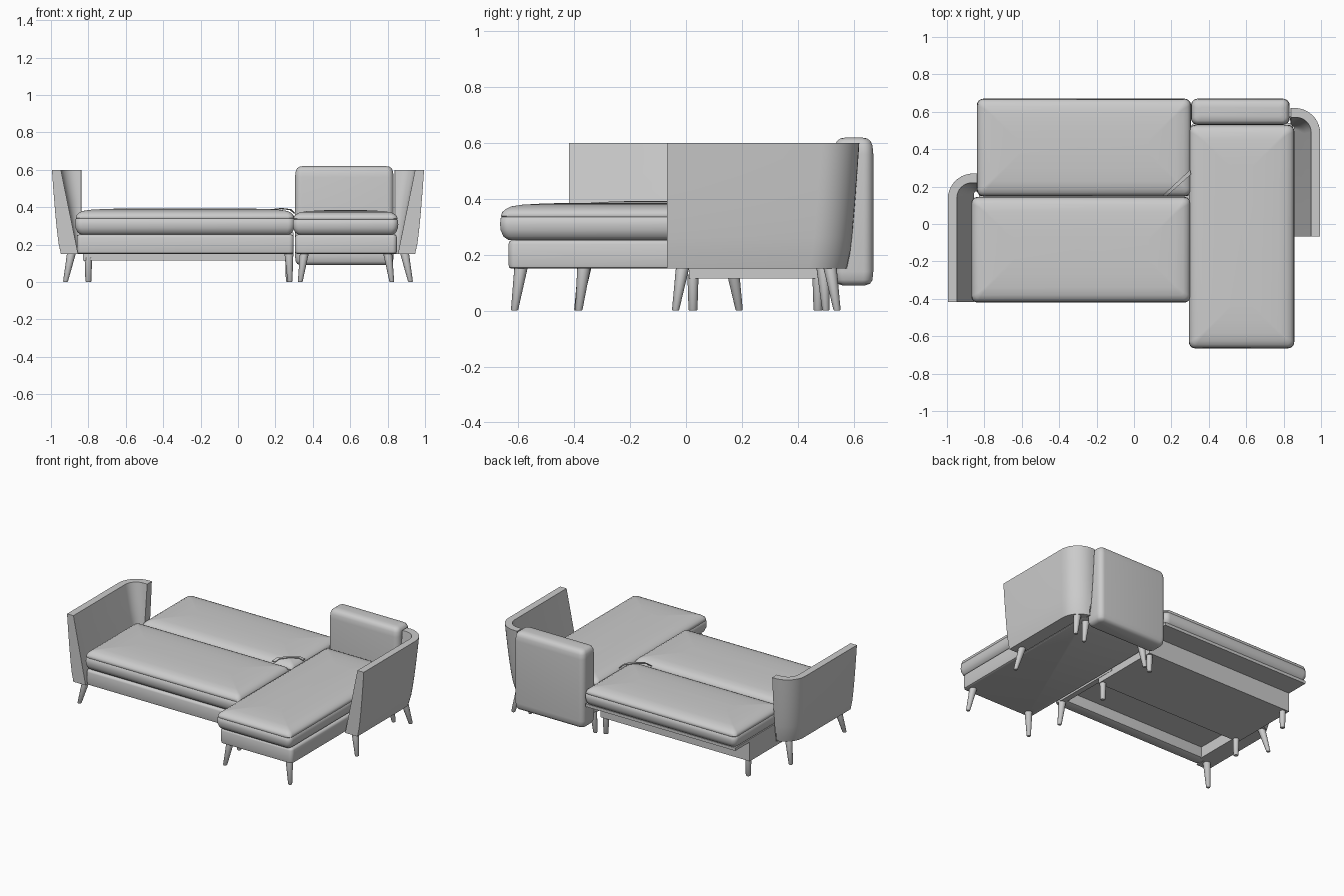
import bpy, bmesh
from math import sin, cos, pi, radians

if "Cube" in bpy.data.objects:
    bpy.data.objects.remove(bpy.data.objects["Cube"])


def finish(name, bm, angle=40, bevel=0):
    bmesh.ops.recalc_face_normals(bm, faces=bm.faces)
    me = bpy.data.meshes.new(name)
    bm.to_mesh(me)
    bm.free()
    me.shade_smooth()
    me.set_sharp_from_angle(angle=radians(angle))
    ob = bpy.data.objects.new(name, me)
    bpy.context.collection.objects.link(ob)
    if bevel:
        m = ob.modifiers.new("bevel", "BEVEL")
        m.width, m.segments, m.limit_method = bevel, 3, "ANGLE"
        m.angle_limit = radians(50)
    return ob


def loft(name, rings, angle=40, bevel=0):
    """Skin equal-length rings of points and cap both ends."""
    bm = bmesh.new()
    vs = [[bm.verts.new(p) for p in r] for r in rings]
    n = len(vs[0])
    for a, b in zip(vs, vs[1:]):
        for i in range(n):
            bm.faces.new((a[i], a[(i + 1) % n], b[(i + 1) % n], b[i]))
    bm.faces.new(vs[0][::-1])
    bm.faces.new(vs[-1])
    return finish(name, bm, angle, bevel)


def rounded_rect(x0, x1, y0, y1, r, z, n=6):
    pts = []
    for k, (cx, cy) in enumerate([(x1 - r, y1 - r), (x0 + r, y1 - r), (x0 + r, y0 + r), (x1 - r, y0 + r)]):
        for i in range(n + 1):
            a = pi / 2 * (k + i / n)
            pts.append((cx + r * cos(a), cy + r * sin(a), z))
    return pts


def stack(name, x0, x1, y0, y1, r, levels, angle=40):
    """Rounded-corner block; levels are (inset, z) pairs."""
    return loft(name, [rounded_rect(x0 + i, x1 - i, y0 + i, y1 - i, max(r - i * .5, .008), z)
                       for i, z in levels], angle)


def cushion(name, x0, x1, y0, y1, z0, z1):
    h = z1 - z0
    s = z0 + .62 * h  # seam height
    stack(name, x0, x1, y0, y1, .035, [
        (.03, z0), (.012, z0 + .012), (.002, z0 + .035), (0, z0 + .055),
        (.002, s - .004), (.006, s), (.003, s + .004), (.008, s + .018),
        (.02, z1 - .022), (.04, z1 - .012), (.08, z1 - .006), (.15, z1 - .002), (.22, z1)], 60)


def base(name, x0, x1, y0, y1, z0, z1):
    stack(name, x0, x1, y0, y1, .025, [
        (.012, z0), (.003, z0 + .004), (0, z0 + .015), (0, z1 - .015), (.004, z1 - .004), (.014, z1)], 50)


def box(name, x0, x1, y0, y1, z0, z1):
    loft(name, [[(x0, y0, z), (x1, y0, z), (x1, y1, z), (x0, y1, z)] for z in (z0, z1)])


def leg(name, top, foot, r0=.024, r1=.013, h=.155, n=16):
    ring = lambda c, r, z: [(c[0] + r * cos(2 * pi * i / n), c[1] + r * sin(2 * pi * i / n), z) for i in range(n)]
    loft(name, [ring(foot, r1 - .003, 0), ring(foot, r1, .004), ring(top, r0, h)], 50)


# Chaise: base, seat cushion, tall back cushion
base("chaise_base", .305, .85, -.635, .54, .15, .253)
cushion("chaise_cushion", .293, .857, -.665, .53, .253, .385)
stack("chaise_back_cushion", .305, .832, .53, .67, .035, [
    (.03, .09), (.012, .096), (.003, .11), (0, .14), (0, .56),
    (.003, .59), (.010, .607), (.022, .616), (.045, .62)], 60)

# Main seat: hollow base made of rails under a deck, plus cushion
base("seat_front_rail", -.862, .298, -.41, -.33, .15, .253)
box("seat_left_rail", -.86, -.82, -.35, .14, .15, .25)
box("seat_right_rail", .26, .297, -.35, .14, .15, .25)
box("seat_deck", -.85, .29, -.37, .14, .225, .252)
cushion("seat_cushion", -.87, .303, -.42, .145, .253, .392)

# Pulled-out bed: frame box, pad and corner pull strap
box("bed_frame", -.83, .295, .01, .5, .115, .25)
box("bed_board", -.83, .297, .15, .655, .245, .265)
cushion("bed_pad", -.84, .305, .148, .67, .258, .388)
loft("pull_strap", [[(.15 + .15 * t, .15 + .14 * t, z), (.175 + .13 * t, .15 + .115 * t, z),
                     (.175 + .13 * t, .15 + .115 * t, z + .005), (.15 + .15 * t, .15 + .14 * t, z + .005)]
                    for t, z in [(0, .365), (.15, .384), (.5, .39), (.85, .384), (1, .365)]])


# Arms: flared wall that wraps round the back corner, thicker at the bottom
def arm(name, side, dy):
    rings = []
    for k in range(9):
        t = k / 8
        f = t ** .65
        xo, yo = .947 + .048 * f, .575 + .045 * f
        xi, yi = .855 + .092 * t, .525 + .045 * t
        R, q, end = .135, .05 + .03 * t, .838
        pts = [(xo, -.068)]
        pts += [(xo - R + R * cos(a), yo - R + R * sin(a)) for a in [pi / 2 * i / 10 for i in range(11)]]
        pts[-1] = (max(pts[-1][0], end + .004), yo)
        pts += [(end, yo), (end, yi)]
        q = min(q, xi - end - .003)
        pts += [(xi - q + q * cos(a), yi - q + q * sin(a)) for a in [pi / 2 * (1 - i / 8) for i in range(9)]]
        pts += [(xi, -.068)]
        rings.append([(side * x, y + dy, .15 + .45 * t) for x, y in pts])
    loft(name, rings, 40, .009)


arm("right_arm", 1, 0)
arm("left_arm", -1, -.35)

# Splayed legs under the arms, chaise and seat
for side, dy, word in ((1, 0, "right"), (-1, -.35, "left")):
    leg(word + "_arm_front_leg", (side * .89, -.012 + dy), (side * .922, -.037 + dy))
    leg(word + "_arm_rear_leg", (side * .89, .515 + dy), (side * .922, .54 + dy))
for x, s, word in ((.355, -1, "left"), (.80, 1, "right")):
    leg("chaise_front_%s_leg" % word, (x, -.59), (x + s * .022, -.613))
    leg("chaise_rear_%s_leg" % word, (x, .49), (x + s * .022, .5))
leg("seat_front_leg", (.272, -.365), (.278, -.383))

# Straight legs under the bed frame
for i, x in enumerate((-.80, .272)):
    for j, y in enumerate((.025, .472)):
        leg("bed_leg_%d%d" % (i, j), (x, y), (x, y), .02, .016, .13)
